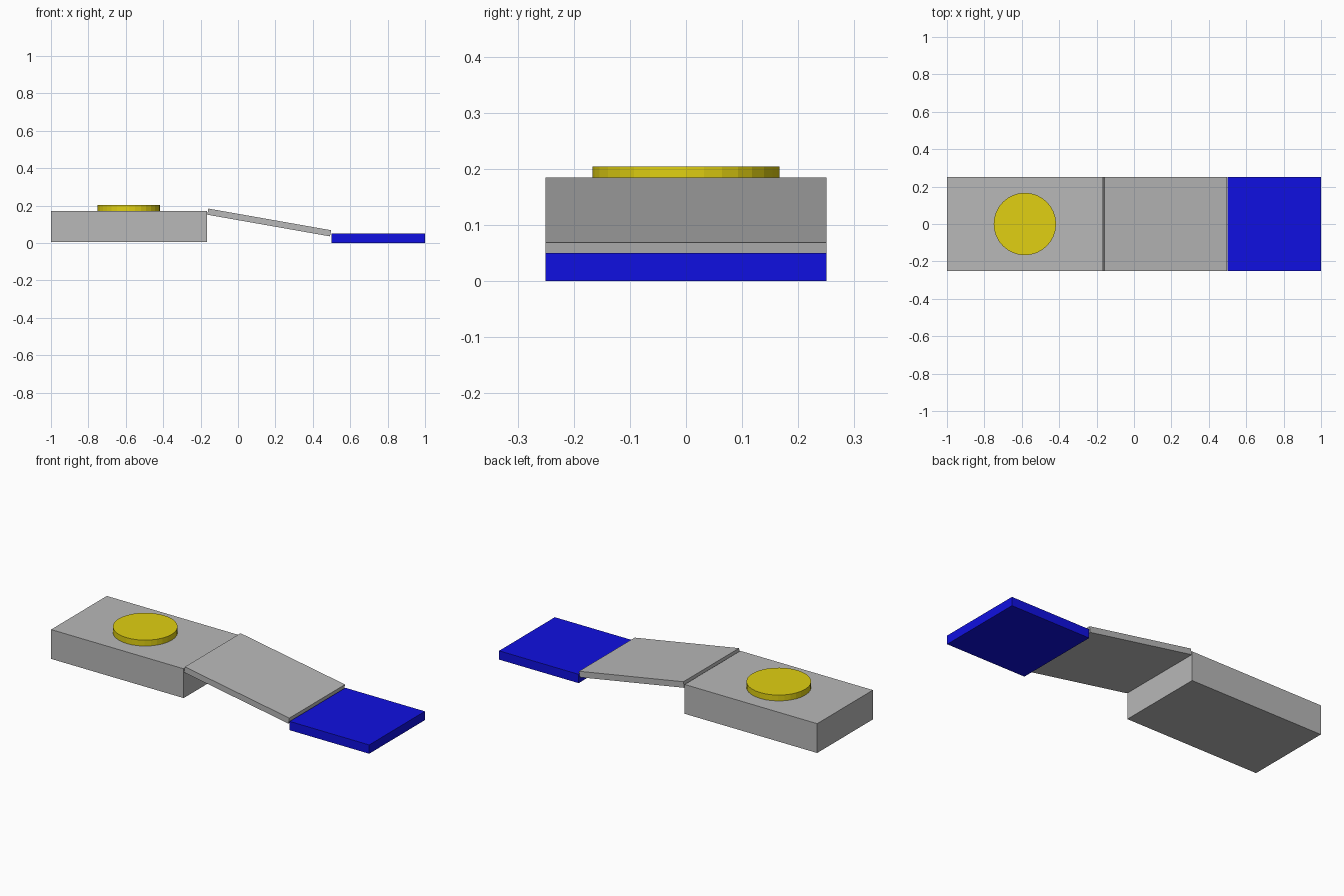
import bpy
import math

if "Cube" in bpy.data.objects:
    bpy.data.objects.remove(bpy.data.objects["Cube"])

U = 1 / 6          # design unit: overall length is 12 units
LIFT = 0.025 * U   # puts the lowest part on z = 0


def material(name, rgb):
    mat = bpy.data.materials.new(name)
    mat.diffuse_color = (*rgb, 1)
    mat.use_nodes = True
    mat.node_tree.nodes["Principled BSDF"].inputs["Base Color"].default_value = mat.diffuse_color
    return mat


grey = material("grey", (0.48, 0.48, 0.48))
yellow = material("yellow", (0.75, 0.63, 0.006))
blue = material("blue", (0.005, 0.005, 0.75))


def block(name, x, z, size, mat, tilt=0):
    bpy.ops.mesh.primitive_cube_add(
        size=1, location=(x * U, 0, z * U + LIFT), rotation=(0, math.radians(tilt), 0))
    obj = bpy.context.object
    obj.name = name
    obj.scale = [s * U for s in size]
    obj.data.materials.append(mat)
    return obj


# Raised platform
block("platform", -3.5, 0.5, (5, 3, 1), grey)

# Thin plate sloping down from the platform
block("ramp", 1, 0.633, (4, 3, 0.2), grey, tilt=10)

# Low pad at the foot of the ramp
block("landing_pad", 4.5, 0.125, (3, 3, 0.3), blue)

# Round disc on the platform
bpy.ops.mesh.primitive_cylinder_add(
    vertices=32, radius=U, depth=0.2 * U, location=(-3.5 * U, 0, 1.1 * U + LIFT))
disc = bpy.context.object
disc.name = "platform_disc"
disc.data.materials.append(yellow)
